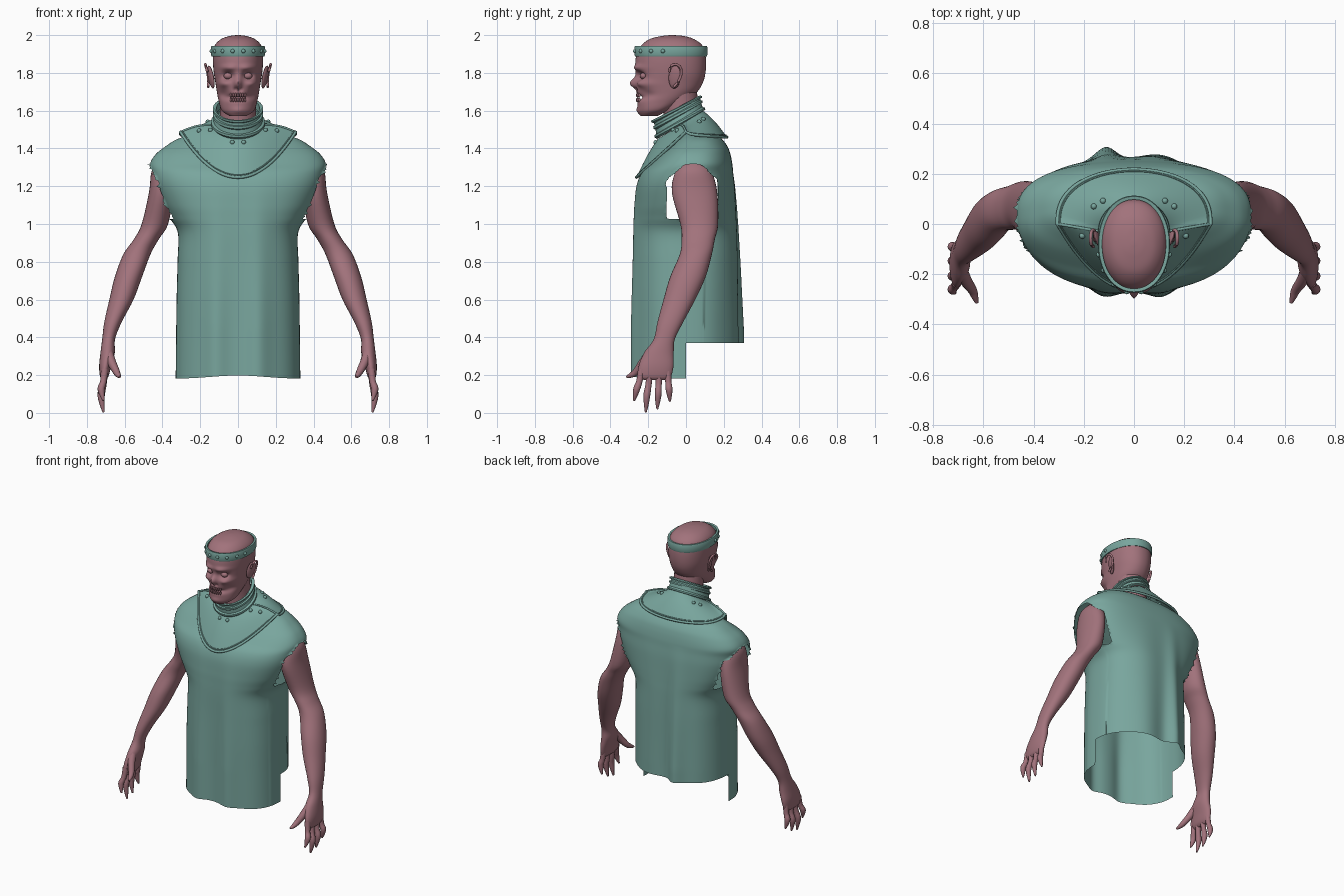
import bpy, bmesh, random
from math import sin, cos, pi, exp, copysign
from mathutils import Vector

if "Cube" in bpy.data.objects:
    bpy.data.objects.remove(bpy.data.objects["Cube"])

random.seed(4)


def material(name, rgb):
    m = bpy.data.materials.new(name)
    m.diffuse_color = (*rgb, 1)
    m.use_nodes = True
    m.node_tree.nodes["Principled BSDF"].inputs["Base Color"].default_value = m.diffuse_color
    return m


SKIN = material("skin", (0.36, 0.17, 0.20))
CLOTH = material("cloth", (0.19, 0.38, 0.34))


def finish(name, bm, mat, angle=0.9):
    bmesh.ops.recalc_face_normals(bm, faces=bm.faces)
    me = bpy.data.meshes.new(name)
    bm.to_mesh(me)
    bm.free()
    ob = bpy.data.objects.new(name, me)
    bpy.context.collection.objects.link(ob)
    me.materials.append(mat)
    bpy.ops.object.select_all(action='DESELECT')
    ob.select_set(True)
    bpy.context.view_layer.objects.active = ob
    bpy.ops.object.shade_smooth_by_angle(angle=angle)
    return ob


def spline(rows, per):
    """Catmull-Rom resampling of rows of numbers."""
    out = []
    for i in range(len(rows) - 1):
        quad = [rows[max(0, min(len(rows) - 1, i + k))] for k in (-1, 0, 1, 2)]
        for j in range(per):
            t = j / per
            out.append([0.5 * (2 * b + (c - a) * t + (2 * a - 5 * b + 4 * c - d) * t * t
                               + (3 * b - a - 3 * c + d) * t ** 3) for a, b, c, d in zip(*quad)])
    return out + [list(rows[-1])]


def ring(z, hw, yf, yb, cy, n=2.0, count=48, cx=0.0):
    """Superellipse with separate front and back depth; starts at the front."""
    pts = []
    for k in range(count):
        s, c = sin(2 * pi * k / count), cos(2 * pi * k / count)
        depth = (yf - cy) if c > 0 else (yb - cy)
        pts.append(Vector((cx + hw * copysign(abs(s) ** (2 / n), s), cy + depth * abs(c) ** (2 / n), z)))
    return pts


def loft(rings, caps=True, closed=False):
    bm = bmesh.new()
    vs = [[bm.verts.new(p) for p in r] for r in rings]
    n = len(vs[0])
    for i in range(len(vs) if closed else len(vs) - 1):
        a, b = vs[i], vs[(i + 1) % len(vs)]
        for k in range(n):
            bm.faces.new((a[k], a[(k + 1) % n], b[(k + 1) % n], b[k]))
    if caps and not closed:
        bm.faces.new(vs[0])
        bm.faces.new(vs[-1])
    return bm


def tube(name, rows, mat, closed=False, count=10):
    """Round tube through rows of (x, y, z, radius)."""
    rings, m = [], len(rows)
    for i, (x, y, z, r) in enumerate(rows):
        a = rows[i - 1] if closed else rows[max(i - 1, 0)]
        b = rows[(i + 1) % m] if closed else rows[min(i + 1, m - 1)]
        d = (Vector(b[:3]) - Vector(a[:3])).normalized()
        u = d.cross(Vector((0.3, 0.2, 1)) if abs(d.z) < 0.8 else Vector((0, 1, 0))).normalized()
        v = d.cross(u)
        rings.append([Vector((x, y, z)) + r * (u * cos(2 * pi * k / count) + v * sin(2 * pi * k / count))
                      for k in range(count)])
    return finish(name, loft(rings, closed=closed), mat)


def blob(name, loc, scale, mat, rot=(0, 0, 0), seg=12):
    bpy.ops.mesh.primitive_uv_sphere_add(segments=seg, ring_count=seg // 2 + 2, location=loc, rotation=rot)
    ob = bpy.context.object
    ob.name, ob.scale = name, scale
    ob.data.materials.append(mat)
    bpy.ops.object.shade_smooth()
    return ob


def bump(x, z, cx, cz, sx, sz):
    return exp(-((x - cx) / sx) ** 2 - ((z - cz) / sz) ** 2)


# Head: stacked sections (z, half width, front y, back y, centre y)
head_rows = [(1.572, .045, -.24, -.15, -.2), (1.60, .085, -.252, -.09, -.16), (1.65, .102, -.258, 0, -.12),
             (1.70, .112, -.262, .06, -.09), (1.75, .12, -.264, .09, -.08), (1.80, .128, -.266, .103, -.07),
             (1.86, .133, -.268, .106, -.07), (1.91, .132, -.258, .1, -.07), (1.95, .12, -.232, .083, -.07),
             (1.98, .088, -.19, .04, -.075), (1.995, .045, -.13, -.01, -.075), (2.0, .008, -.085, -.065, -.075)]
bm = loft([ring(*r, n=2.15, count=96) for r in spline(head_rows, 7)])
for v in bm.verts:
    x, z = abs(v.co.x), v.co.z
    if v.co.y < -.1:
        v.co.y += (.038 * bump(x, z, .052, 1.785, .028, .02) - .016 * bump(x, z, .05, 1.828, .04, .014)
                   - .034 * bump(x, z, 0, 1.745, .018, .028) + .02 * bump(x, z, .012, 1.712, .009, .012)
                   - .022 * bump(x, z, .08, 1.742, .03, .018) + .022 * bump(x, z, .08, 1.685, .028, .025)
                   + .035 * bump(x, z, 0, 1.67, .05, .014) - .01 * bump(x, z, 0, 1.6, .035, .018))
finish("head", bm, SKIN, 1.2)
tube("neck", spline([(0, -.01, 1.42, .1), (0, -.02, 1.55, .095), (0, -.04, 1.72, .095)], 4), SKIN, count=32)

# Teeth rows
for row, z in enumerate((1.682, 1.657)):
    for i in range(-3, 4):
        blob("tooth", (i * .0125, -.258 + .0012 * i * i, z), (.006, .007, .012), SKIN, seg=8)

# Eyes and ears
for s in (1, -1):
    blob("eyeball", (s * .052, -.225, 1.784), (.024, .02, .018), SKIN)
    blob("ear", (s * .143, -.06, 1.778), (.012, .034, .062), SKIN, (-.15, s * .16, -s * .35), 16)
    rim = [(s * (.15 + .016 * (z > 0) * z / .06 + .007), -.06 + y, 1.785 + z, .007)
           for y, z in ((-.03, .02), (-.02, .05), (.005, .06), (.03, .045), (.035, .01), (.02, -.03), (-.005, -.06))]
    tube("ear_rim", spline(rim, 4), SKIN)

# Headband with studs
band = [(-.006, 1.89), (.007, 1.888), (.010, 1.895), (.010, 1.936), (.007, 1.943), (-.006, 1.941)]
finish("headband", loft([ring(z, .133 + o, -.263 - o, .103 + o, -.08, 2.1, 80) for o, z in band], closed=True), CLOTH, .6)
for a in (.2, .6, 1.0, 1.35):
    for s in (1, -1):
        blob("headband_stud", (s * .143 * sin(a), -.08 - .193 * cos(a), 1.915), (.011,) * 3, CLOTH)


# Gorget: collar base, plate edge, and a point between them
def collar_base(a):
    return Vector((.13 * sin(a), -.03 - .12 * cos(a), 1.525 - .075 * cos(a)))


def plate_edge(a):
    s, c = sin(a), cos(a)
    if c > 0:
        return Vector((.305 * s, -.262 * c * c, 1.487 - .24 * c * c))
    return Vector((.305 * s, .217 * abs(c) ** .8, 1.487 - .027 * abs(c) ** .3))


def plate(a, t):
    return collar_base(a).lerp(plate_edge(a), t) + Vector((0, 0, .012 * sin(pi * t)))


angles = [2 * pi * k / 96 for k in range(96)]
finish("gorget_plate", loft([[plate(a, t / 10) for a in angles] for t in range(11)], caps=False), CLOTH)
tube("gorget_rim", [(*plate_edge(a), .008) for a in angles], CLOTH, closed=True, count=8)
tube("gorget_inner_line", [(*(plate(a, .95) + Vector((0, 0, .002))), .004) for a in angles], CLOTH, closed=True, count=6)
for s in (1, -1):
    tube("gorget_seam", [(*plate(s * pi / 2, t / 8), .006) for t in range(9)], CLOTH, count=8)
    for a, t in ((.2, .12), (1.25, .5), (1.2, .15), (2.15, .35), (2.4, .3)):
        blob("gorget_rivet", plate(s * a, t), (.012,) * 3, CLOTH)

# Collar: profile of rolled bands between the tilted lower and upper rings
collar = [(0, .004), (.08, .014), (.2, .014), (.27, .002), (.5, 0), (.55, .009), (.68, .009), (.73, 0), (.86, 0),
          (.9, .012), (1.0, .013), (1.04, .004), (1.0, -.006), (.5, -.01)]
rings = []
for f, o in collar:
    rings.append([])
    for a in angles:
        top = Vector((.12 * sin(a), -.05 - .122 * cos(a), 1.612 - .065 * cos(a)))
        rings[-1].append(collar_base(a).lerp(top, f) + Vector((sin(a), -cos(a), 0)) * o)
finish("collar", loft(rings, caps=False), CLOTH, .7)

# Tunic: sections (z, half width, front y, back y, centre y), then armholes and a shorter back
tunic_rows = [(.18, .33, -.278, .272, 0), (.37, .328, -.278, .27, 0), (.6, .325, -.278, .27, 0),
              (.8, .32, -.277, .27, .01), (.95, .318, -.277, .268, .02), (1.03, .36, -.275, .265, .03),
              (1.1, .40, -.272, .262, .03), (1.2, .442, -.262, .257, .03), (1.27, .458, -.235, .25, .03),
              (1.32, .465, -.185, .245, .04), (1.37, .435, -.135, .235, .04), (1.41, .385, -.09, .22, .05),
              (1.45, .32, -.045, .19, .06), (1.48, .22, -.01, .15, .06)]
bm = loft([ring(*r, n=2.5, count=160) for r in spline(tunic_rows, 8)], caps=False)
dead = []
for f in bm.faces:
    c = f.calc_center_median()
    hole = abs(c.x) > .3 and 1.03 < c.z < 1.315
    if hole:
        top = (c.z - 1.23) / .085
        lo, hi = (-.1, .165) if top < 0 else (-.1 + .1 * top, .165 - .09 * top)
        hole = lo < c.y < hi
    if hole or (c.z < .37 and c.y > .005):
        dead.append(f)
bmesh.ops.delete(bm, geom=dead, context='FACES')
edge = [v for v in bm.verts if v.is_boundary and 1 < v.co.z < 1.4]
for _ in range(3):
    bmesh.ops.smooth_vert(bm, verts=edge, factor=.5, use_axis_x=True, use_axis_y=True, use_axis_z=True)
for v in edge:
    v.co.x += copysign(.018 * random.random() ** 3, v.co.x)
for v in bm.verts:
    x, z = v.co.x, v.co.z
    k = max(0, min(1, (1.3 - z) / .85))
    if v.co.y < -.1:
        v.co.y -= k * (.026 * (exp(-((x + .12) / .06) ** 2) + exp(-((x - .11) / .06) ** 2)) - .006)
    elif v.co.y > .1:
        v.co.y += k * (.052 * exp(-((x + .11) / .055) ** 2) + .012 * cos(18 * x - 2))
    if z < .25:
        v.co.z += .018 * exp(-(x / .2) ** 2)
finish("tunic", bm, CLOTH, 1.2)

# Arms: sections (z, centre x, centre y, radius x, radius y), ending in the palm
arm_rows = [(1.335, .385, .04, .03, .05), (1.28, .395, .04, .062, .095), (1.17, .405, .045, .066, .12),
            (1.0, .44, .07, .07, .1), (.92, .485, .065, .066, .088), (.84, .535, .052, .072, .085),
            (.72, .58, .01, .072, .094), (.6, .617, -.035, .064, .084), (.48, .662, -.083, .046, .068),
            (.39, .685, -.115, .034, .056), (.32, .69, -.143, .038, .078), (.25, .703, -.158, .032, .092),
            (.195, .708, -.165, .023, .086), (.175, .709, -.165, .01, .06)]
fingers = [(-.235, -.26, -.275, .065), (-.19, -.207, -.213, .003), (-.142, -.147, -.152, .02), (-.097, -.09, -.085, .06)]
for s, side in ((1, "left"), (-1, "right")):
    finish(side + "_arm", loft([ring(z, rx, y - ry, y + ry, y, 2.1, 32, s * x)
                                for z, x, y, rx, ry in spline(arm_rows, 5)]), SKIN, 1.2)
    for y0, y1, y2, tip in fingers:
        mid = .55 * tip + .45 * .21
        path = [(s * .706, y0, .23, .02), (s * .713, (y0 + y1) / 2, (mid + .2) / 2, .017), (s * .724, y1, mid, .019),
                (s * .72, (y1 + y2) / 2, (mid + tip) / 2, .014), (s * .712, y2, tip, .005)]
        tube(side + "_finger", spline(path, 4), SKIN)
    thumb = [(s * .69, -.18, .33, .026), (s * .67, -.225, .27, .024), (s * .645, -.262, .22, .019),
             (s * .634, -.29, .2, .014), (s * .626, -.315, .19, .006)]
    tube(side + "_thumb", spline(thumb, 4), SKIN)
